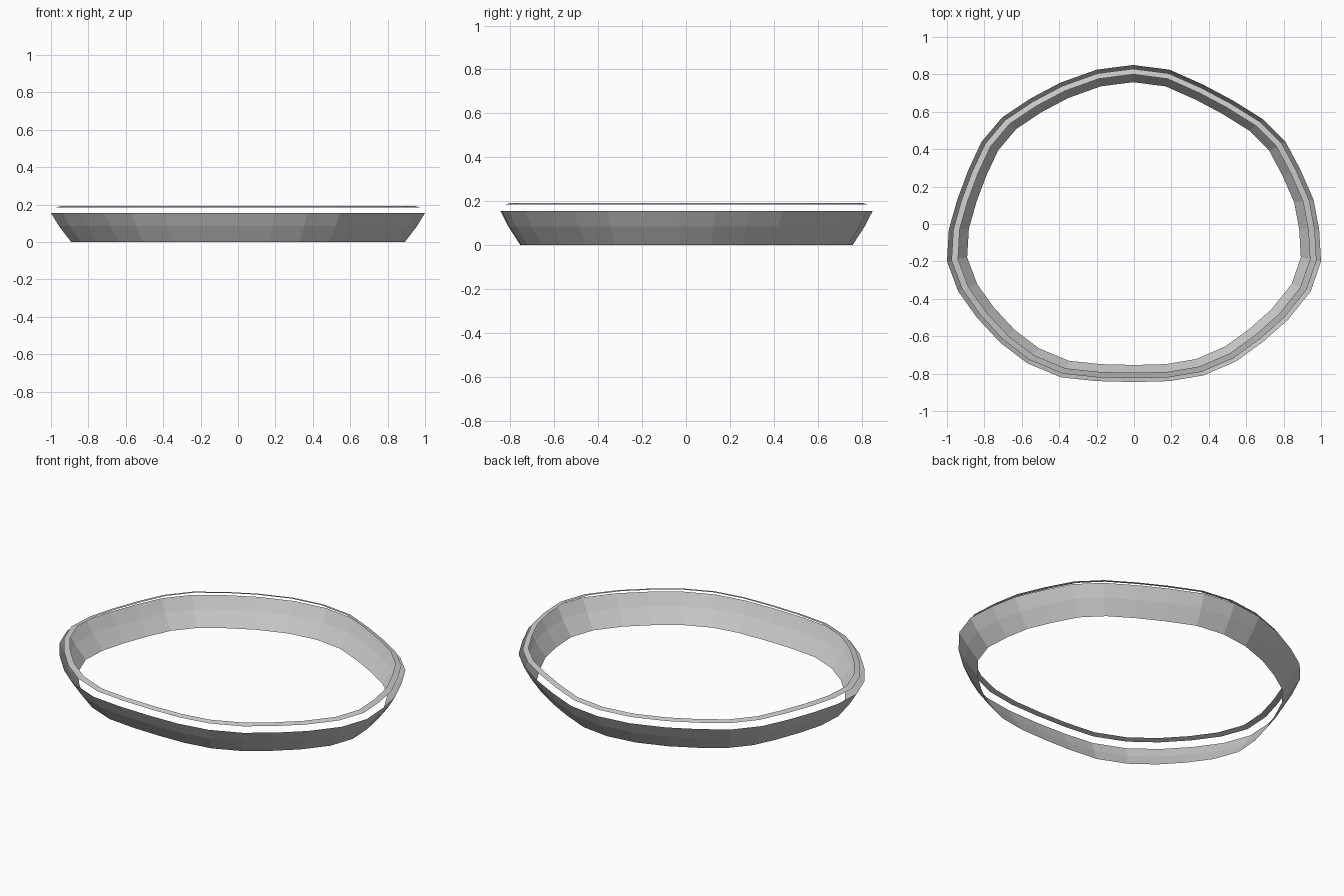
import bpy

# Irregular oval outline at the widest level, counter-clockwise from the right
OUTLINE = [
    (0.99, -0.03), (0.96, 0.13), (0.89, 0.29), (0.81, 0.44),
    (0.69, 0.56), (0.53, 0.66), (0.37, 0.745), (0.19, 0.825),
    (-0.005, 0.85), (-0.2, 0.825), (-0.395, 0.755), (-0.555, 0.67),
    (-0.705, 0.57), (-0.815, 0.44), (-0.885, 0.29), (-0.945, 0.13),
    (-0.99, -0.03), (-1.0, -0.2), (-0.94, -0.36), (-0.84, -0.5),
    (-0.715, -0.635), (-0.57, -0.745), (-0.39, -0.82), (-0.2, -0.84),
    (0.0, -0.845), (0.19, -0.84), (0.37, -0.81), (0.545, -0.735),
    (0.69, -0.63), (0.825, -0.51), (0.945, -0.36), (1.0, -0.2),
]


def band(name, levels):
    """Open flat-shaded band through scaled copies of the outline: (scale, z)."""
    n = len(OUTLINE)
    verts = [(x * s, y * s, z) for s, z in levels for x, y in OUTLINE]
    faces = []
    for r in range(len(levels) - 1):
        for i in range(n):
            j = (i + 1) % n
            faces.append((r * n + i, r * n + j, (r + 1) * n + j, (r + 1) * n + i))
    mesh = bpy.data.meshes.new(name)
    mesh.from_pydata(verts, [], faces)
    mesh.update()
    obj = bpy.data.objects.new(name, mesh)
    bpy.context.collection.objects.link(obj)
    return obj


# Flared side wall
band("side_wall", [(0.892, 0.0), (0.957, 0.085), (1.0, 0.156)])

# Narrow, slightly sloped rim floating above the wall
band("upper_rim", [(0.976, 0.185), (0.941, 0.193)])
